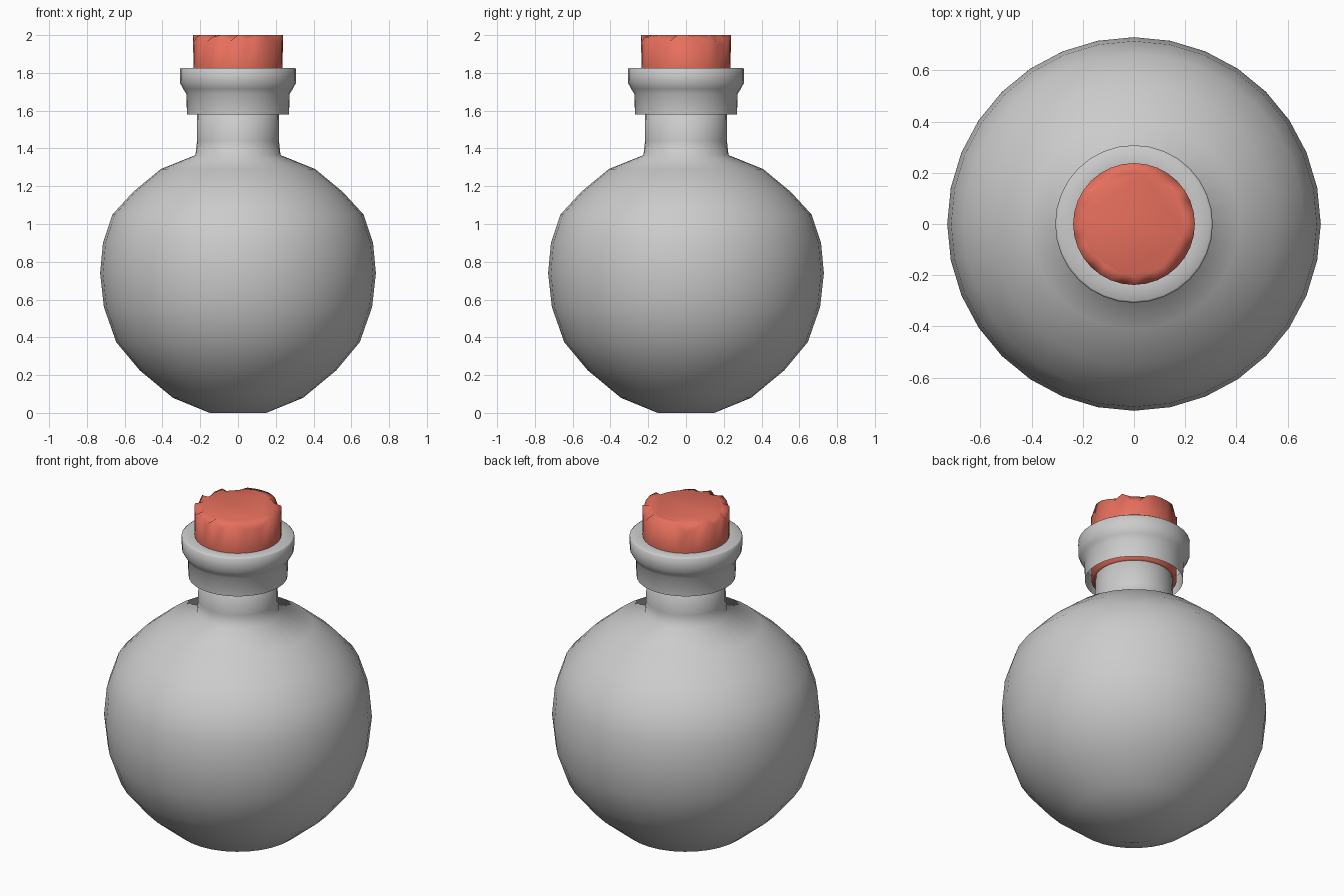
import bpy, bmesh, math, random

if "Cube" in bpy.data.objects:
    bpy.data.objects.remove(bpy.data.objects["Cube"])

SEGS = 32
random.seed(4)


def finish(name, bm):
    bmesh.ops.recalc_face_normals(bm, faces=bm.faces)
    mesh = bpy.data.meshes.new(name)
    bm.to_mesh(mesh)
    bm.free()
    for p in mesh.polygons:
        p.use_smooth = True
    obj = bpy.data.objects.new(name, mesh)
    bpy.context.collection.objects.link(obj)
    return obj


def lathe(profile, cap_start=False, cap_end=False):
    """Revolve (radius, z) points around the z axis."""
    bm = bmesh.new()
    rings = []
    for r, z in profile:
        rings.append([bm.verts.new((r * math.cos(2 * math.pi * i / SEGS),
                                    r * math.sin(2 * math.pi * i / SEGS), z))
                      for i in range(SEGS)])
    for a, b in zip(rings, rings[1:]):
        for i in range(SEGS):
            j = (i + 1) % SEGS
            bm.faces.new((a[i], a[j], b[j], b[i]))
    if cap_start:
        bm.faces.new(rings[0][::-1])
    if cap_end:
        bm.faces.new(rings[-1])
    return bm, rings


# Round flask body with neck, thin walled
body, _ = lathe([(0.15, 0.0), (0.345, 0.08), (0.52, 0.225), (0.645, 0.375),
                 (0.71, 0.56), (0.73, 0.74), (0.715, 0.90), (0.665, 1.05),
                 (0.555, 1.17), (0.41, 1.29), (0.225, 1.365), (0.217, 1.44),
                 (0.215, 1.68)], cap_start=True)
flask = finish("flask", body)
wall = flask.modifiers.new("wall", "SOLIDIFY")
wall.thickness = 0.012
wall.offset = -1

# Flared collar around the neck, open underneath
collar, _ = lathe([(0.235, 1.823), (0.30, 1.827), (0.308, 1.82), (0.306, 1.745),
                   (0.29, 1.715), (0.274, 1.69), (0.27, 1.58)])
finish("collar", collar)

# Stopper with a chipped upper rim
plug, rings = lathe([(0.20, 1.585), (0.236, 1.585), (0.236, 1.83),
                     (0.238, 2.0), (0.20, 2.0)], True, True)
for i, v in enumerate(rings[3]):
    if i % 8:
        v.co.z -= random.choice((0.0, 0.01, 0.035, 0.05))
stopper = finish("stopper", plug)
red = bpy.data.materials.new("stopper_red")
red.diffuse_color = (0.80, 0.16, 0.11, 1)
red.use_nodes = True
red.node_tree.nodes["Principled BSDF"].inputs["Base Color"].default_value = red.diffuse_color
stopper.data.materials.append(red)
